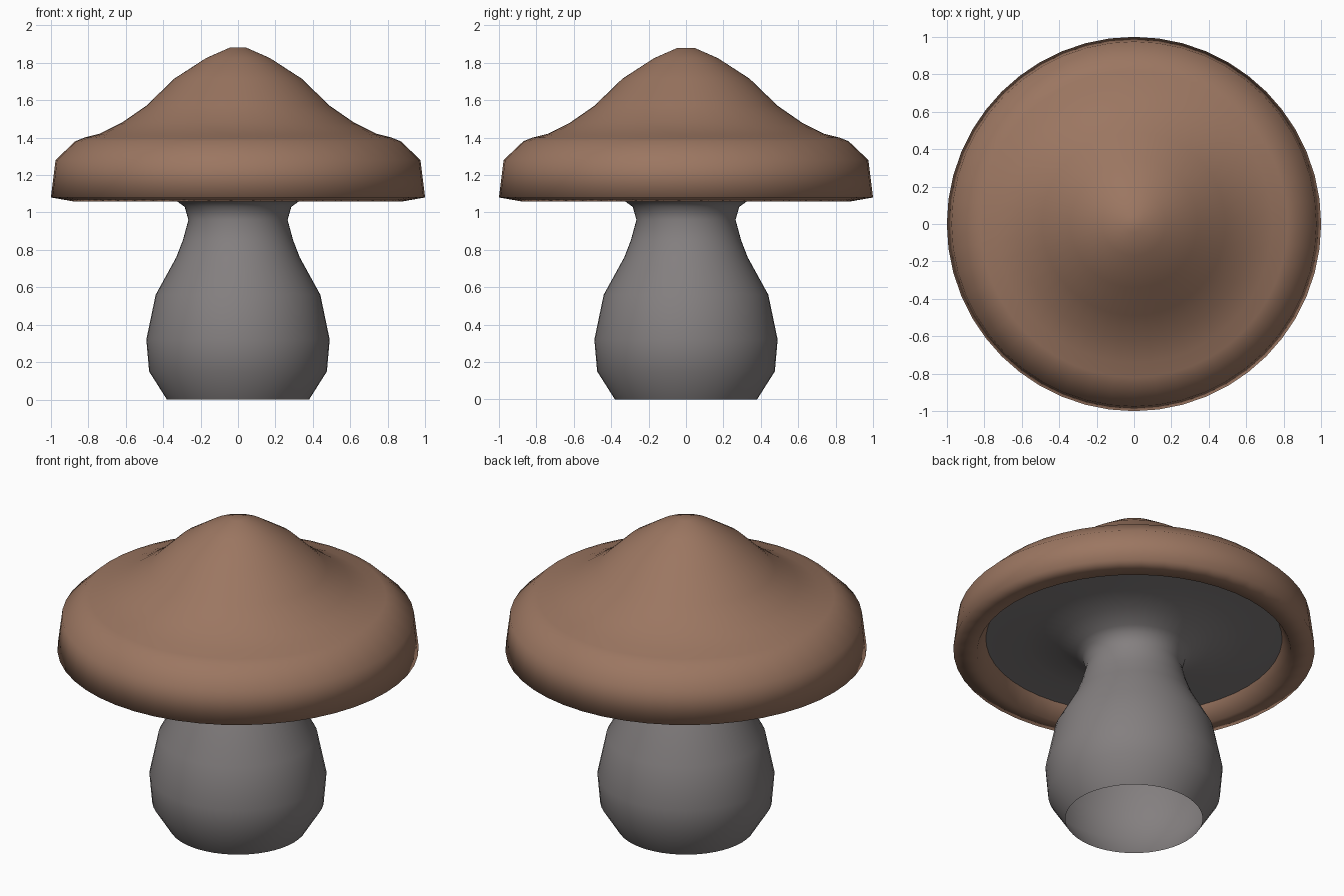
import bpy
import bmesh
from math import tau
from mathutils import Vector

if "Cube" in bpy.data.objects:
    bpy.data.objects.remove(bpy.data.objects["Cube"])

SEGMENTS = 48


def material(name, rgb):
    mat = bpy.data.materials.new(name)
    mat.use_nodes = True
    mat.diffuse_color = (*rgb, 1)
    mat.node_tree.nodes["Principled BSDF"].inputs["Base Color"].default_value = (*rgb, 1)
    return mat


def lathe(name, profile, mat):
    """Spin a (radius, height) profile, listed from top to bottom, about the z axis."""
    bm = bmesh.new()
    verts = [bm.verts.new((r, 0, z)) for r, z in profile]
    edges = [bm.edges.new(pair) for pair in zip(verts, verts[1:])]
    bmesh.ops.spin(bm, geom=verts + edges, cent=Vector(), axis=(0, 0, 1),
                   angle=tau, steps=SEGMENTS, use_merge=True)
    bmesh.ops.remove_doubles(bm, verts=bm.verts, dist=0.0005)
    bmesh.ops.recalc_face_normals(bm, faces=bm.faces)
    # The sheets are open, so turn them until the widest wall faces outward
    bm.faces.ensure_lookup_table()
    wall = min(bm.faces, key=lambda f: abs(f.normal.z))
    if wall.normal.dot(wall.calc_center_median()) < 0:
        bmesh.ops.reverse_faces(bm, faces=bm.faces)
    for face in bm.faces:
        face.smooth = True
    mesh = bpy.data.meshes.new(name)
    bm.to_mesh(mesh)
    bm.free()
    mesh.materials.append(mat)
    bpy.context.collection.objects.link(bpy.data.objects.new(name, mesh))


brown = material("cap brown", (0.33, 0.182, 0.12))
grey = material("stem grey", (0.23, 0.213, 0.214))

# Cap: peaked crown, rounded shoulder, rim and inner lip
lathe("cap", [(0, 1.88), (0.045, 1.88), (0.17, 1.825), (0.34, 1.715),
              (0.49, 1.57), (0.62, 1.48), (0.74, 1.42), (0.82, 1.40),
              (0.87, 1.38), (0.975, 1.28), (1, 1.08), (0.87, 1.057),
              (0.82, 1.15)], brown)

# Stem with gills: recessed underside funnelling into the neck and an open, bulbous foot
lathe("stem_and_gills", [(0.82, 1.15), (0.6, 1.14), (0.42, 1.11), (0.32, 1.055),
                         (0.285, 1.03), (0.265, 0.96), (0.295, 0.85), (0.33, 0.76),
                         (0.44, 0.56), (0.49, 0.32), (0.475, 0.15), (0.38, 0)], grey)
